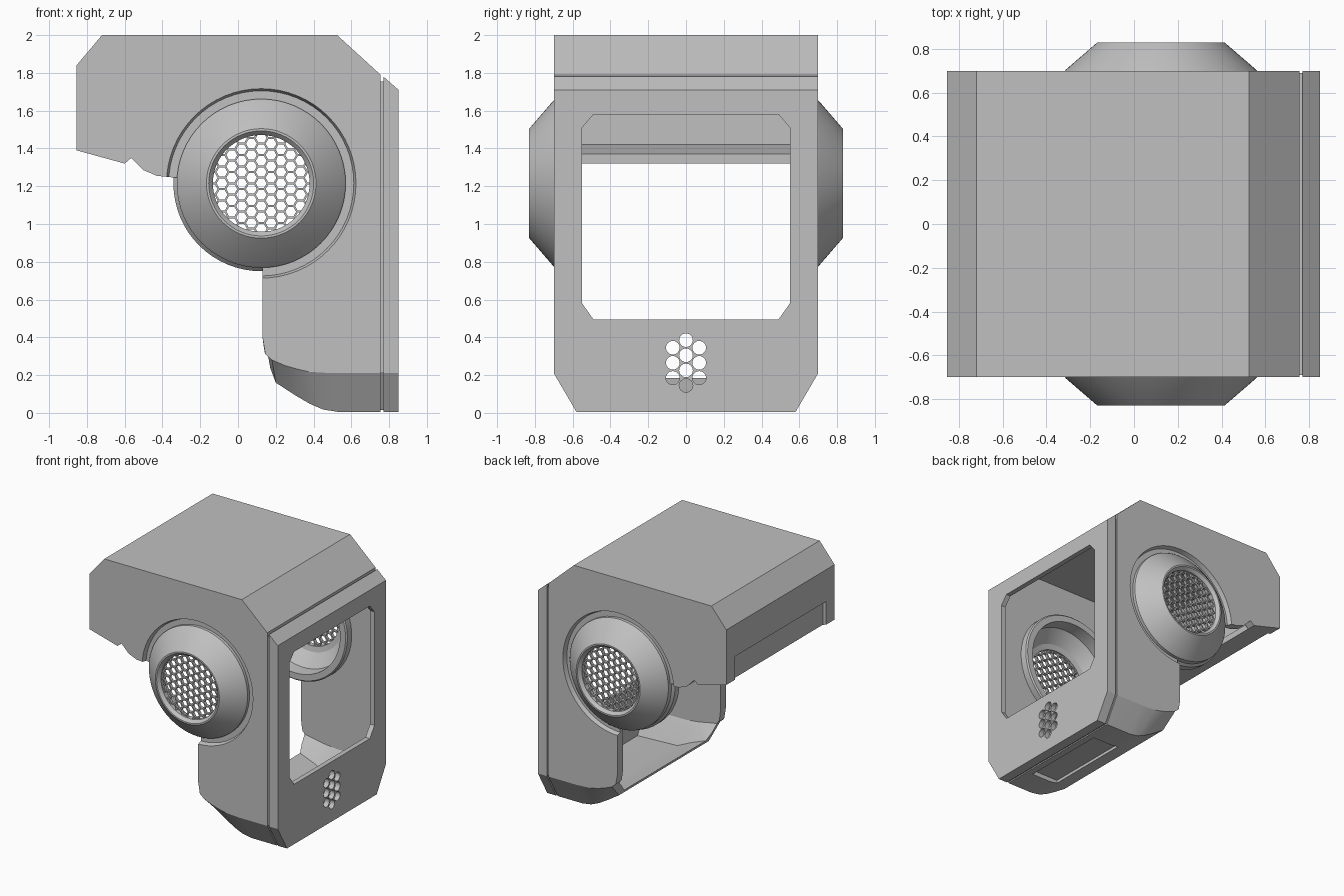
import bpy
import bmesh
from math import cos, sin, pi, sqrt

cube = bpy.data.objects.get("Cube")
if cube:
    bpy.data.objects.remove(cube, do_unlink=True)

# Single grey finish
grey = bpy.data.materials.new("plain grey")
grey.use_nodes = True
grey.diffuse_color = (0.53, 0.53, 0.53, 1)
grey.node_tree.nodes["Principled BSDF"].inputs["Base Color"].default_value = grey.diffuse_color

EAR_X, EAR_Z = 0.123, 1.215


def make_object(name, bm):
    bmesh.ops.recalc_face_normals(bm, faces=bm.faces)
    mesh = bpy.data.meshes.new(name)
    bm.to_mesh(mesh)
    bm.free()
    mesh.materials.append(grey)
    obj = bpy.data.objects.new(name, mesh)
    bpy.context.collection.objects.link(obj)
    return obj


def loft(name, loops, ring=False):
    """Skin matching loops; cap the ends, or join last to first for a ring."""
    bm = bmesh.new()
    rows = [[bm.verts.new(p) for p in loop] for loop in loops]
    pairs = list(zip(rows, rows[1:]))
    if ring:
        pairs.append((rows[-1], rows[0]))
    else:
        bm.faces.new(rows[0])
        bm.faces.new(rows[-1])
    n = len(rows[0])
    for a, b in pairs:
        for i in range(n):
            j = (i + 1) % n
            bm.faces.new((a[i], a[j], b[j], b[i]))
    # Split only the warped faces so that every surface is exact
    warped = [f for f in bm.faces if len(f.verts) == 4
              and abs((f.verts[3].co - f.verts[0].co).dot(
                  (f.verts[1].co - f.verts[0].co).cross(f.verts[2].co - f.verts[0].co))) > 1e-7]
    bmesh.ops.triangulate(bm, faces=warped)
    return make_object(name, bm)


def box(name, x, y, z):
    return loft(name, [[(x[0], y[0], c), (x[1], y[0], c), (x[1], y[1], c), (x[0], y[1], c)]
                       for c in z])


def ear_circle(radius, y, steps=64):
    return [(EAR_X + radius * cos(2 * pi * i / steps), y,
             EAR_Z + radius * sin(2 * pi * i / steps)) for i in range(steps)]


def side_sections(upper, low_mid, low_side, mid_y, side_y):
    """Side outline lofted across the width with a chamfered lower part."""
    loops = []
    for y in (-side_y, -mid_y, mid_y, side_y):
        low = low_side if abs(y) == side_y else low_mid
        loops.append([(x, y, z) for x, z in upper + low])
    return loops


def cut(target, cutter):
    mod = target.modifiers.new("cut", 'BOOLEAN')
    mod.operation = 'DIFFERENCE'
    mod.solver = 'EXACT'
    mod.object = cutter
    cutter.hide_render = True
    bpy.context.view_layer.objects.active = target
    bpy.ops.object.modifier_apply(modifier=mod.name)
    bpy.data.objects.remove(cutter, do_unlink=True)


# Main shell: brow, open visor and curved chin
upper = [(0.755, 1.79), (0.525, 2.0), (-0.72, 2.0), (-0.855, 1.84), (-0.855, 1.39),
         (-0.6, 1.32), (-0.565, 1.35), (-0.5, 1.285), (-0.43, 1.255), (-0.33, 1.245),
         (0.0, 1.245), (0.13, 1.1), (0.13, 0.4)]
low_mid = [(0.14, 0.32), (0.2, 0.16), (0.3, 0.095), (0.38, 0.048), (0.45, 0.018),
           (0.53, 0.005), (0.755, 0.005)]
low_side = [(0.145, 0.31), (0.18, 0.28), (0.25, 0.25), (0.32, 0.23), (0.38, 0.217),
            (0.5, 0.21), (0.755, 0.21)]
shell = loft("shell", side_sections(upper, low_mid, low_side, 0.58, 0.7))


# Rear plate with a sloped top edge, and the inset joint behind it
def plate_outline(x, top):
    half = [(0.58, 0.005), (0.7, 0.21), (0.7, top)]
    return [(x, y, z) for y, z in half] + [(x, -y, z) for y, z in reversed(half)]


plate = loft("rear_plate", [plate_outline(0.77, 1.78), plate_outline(0.85, 1.71)])
seam = loft("plate_seam", [[(x, y * 0.985, 0.01 + z * 0.985) for _, y, z in plate_outline(0, 1.77)]
                           for x in (0.745, 0.775)])

# Hollow interior, open from the visor to the back of the thin plate
inner = [(0.81, 1.69), (0.5, 1.94), (-0.69, 1.94), (-0.795, 1.82), (-0.795, 1.42),
         (-0.6, 1.37), (-0.6, 1.0), (-0.1, 0.6)]
floor_mid = [(0.05, 0.19), (0.19, 0.185), (0.32, 0.135), (0.45, 0.075), (0.81, 0.06)]
floor_side = [(0.05, 0.3), (0.19, 0.29), (0.32, 0.265), (0.45, 0.25), (0.81, 0.25)]
for part in (shell, seam, plate):
    cut(part, loft("hollow", side_sections(inner, floor_mid, floor_side, 0.53, 0.63)))

# Recess and bore around each ear
for s in (-1, 1):
    cut(shell, loft("ear_recess", [ear_circle(0.49, s * 0.665), ear_circle(0.505, s * 0.71)]))
    cut(shell, loft("ear_bore", [ear_circle(0.42, s * 0.5), ear_circle(0.42, s * 0.9)]))

# Shallow strip on the brow and pocket under the chin
cut(shell, box("brow_strip", (-0.95, -0.825), (-0.59, 0.59), (1.2, 1.58)))
cut(shell, box("chin_pocket", (0.46, 0.7), (-0.36, 0.36), (-0.1, 0.04)))

# Window and round vents in the plate
window = [(y * sy, z) for sy, pts in (
    (1, [(0.49, 0.495), (0.55, 0.58), (0.55, 1.51), (0.49, 1.58)]),
    (-1, [(0.49, 1.58), (0.55, 1.51), (0.55, 0.58), (0.49, 0.495)])) for y, z in pts]
cut(plate, loft("window_cutter", [[(x, y, z) for y, z in window] for x in (0.6, 0.95)]))
vents = [(0, 0.145 + 0.08 * i) for i in range(4)]
vents += [(s * 0.07, 0.185 + 0.08 * i) for s in (-1, 1) for i in range(3)]
for cy, cz in vents:
    cut(plate, loft("vent_cutter", [[(x, cy + 0.036 * cos(pi * i / 12), cz + 0.036 * sin(pi * i / 12))
                                     for i in range(24)] for x in (0.6, 0.95)]))


# Honeycomb grille
def grille(name, y):
    bm = bmesh.new()
    pitch = 0.06
    side = pitch / sqrt(3)
    for q in range(-7, 8):
        for r in range(-10, 11):
            cx, cz = 1.5 * side * q, pitch * (r + q / 2)
            if cx * cx + cz * cz < 0.078:
                bm.faces.new([bm.verts.new((EAR_X + cx + side * cos(k * pi / 3), y,
                                            EAR_Z + cz + side * sin(k * pi / 3)))
                              for k in range(6)])
    bmesh.ops.remove_doubles(bm, verts=bm.verts, dist=0.001)
    cells = list(bm.faces)
    bmesh.ops.inset_individual(bm, faces=cells, thickness=0.006)
    bmesh.ops.delete(bm, geom=cells, context='FACES')
    obj = make_object(name, bm)
    mod = obj.modifiers.new("depth", 'SOLIDIFY')
    mod.thickness = 0.025
    mod.offset = 0
    return obj


# Ear cups: turned rings with a broad inner rim and a grille in the opening
cup_profile = [(0.256, 0.765), (0.256, 0.805), (0.27, 0.822), (0.278, 0.83), (0.29, 0.83),
               (0.435, 0.705), (0.447, 0.69), (0.447, 0.65), (0.465, 0.63), (0.465, 0.575),
               (0.455, 0.565), (0.405, 0.565), (0.4, 0.67), (0.3, 0.755)]
smooth_parts = [shell, plate]
for s, label in ((-1, "front"), (1, "back")):
    cup = loft(label + "_ear_cup", [ear_circle(r, s * y) for r, y in cup_profile], ring=True)
    smooth_parts.append(cup)
    grille(label + "_ear_grille", s * 0.785)

# Smooth curves, sharp corners
bpy.ops.object.select_all(action='DESELECT')
for obj in smooth_parts:
    obj.select_set(True)
bpy.context.view_layer.objects.active = shell
bpy.ops.object.shade_smooth_by_angle(angle=pi / 7)
